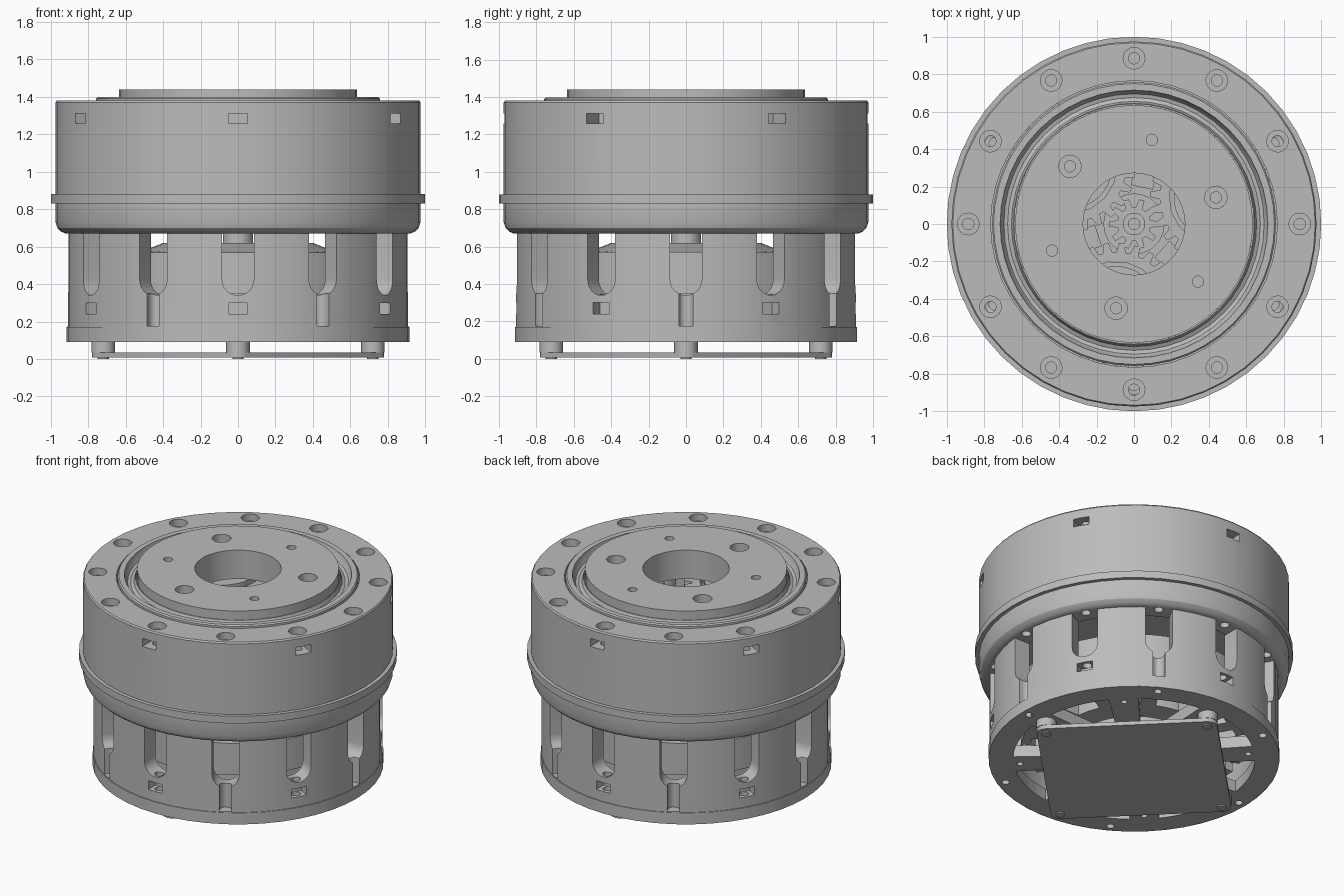
import bpy, bmesh
from math import sin, cos, pi, radians
from mathutils import Matrix

if "Cube" in bpy.data.objects:
    bpy.data.objects.remove(bpy.data.objects["Cube"])

SEG = 48
grey = bpy.data.materials.new("machined grey")
grey.use_nodes = True
grey.diffuse_color = (0.5, 0.5, 0.5, 1)
grey.node_tree.nodes["Principled BSDF"].inputs["Base Color"].default_value = (0.5, 0.5, 0.5, 1)


def finish(name, bm):
    bmesh.ops.recalc_face_normals(bm, faces=bm.faces)
    mesh = bpy.data.meshes.new(name)
    bm.to_mesh(mesh)
    bm.free()
    mesh.materials.append(grey)
    obj = bpy.data.objects.new(name, mesh)
    bpy.context.collection.objects.link(obj)
    return obj


def spin(deg):
    return Matrix.Rotation(radians(deg), 4, 'Z')


def outward(deg):
    # local x runs along the wall, local y up, local z away from the axis
    return spin(deg) @ Matrix(((0, 0, 1, 0), (1, 0, 0, 0), (0, 1, 0, 0), (0, 0, 0, 1)))


def prism(bm, pts, z0, z1, matrix=Matrix()):
    low = [bm.verts.new((x, y, z0)) for x, y in pts]
    high = [bm.verts.new((x, y, z1)) for x, y in pts]
    bm.faces.new(low[::-1])
    bm.faces.new(high)
    n = len(pts)
    for i in range(n):
        j = (i + 1) % n
        bm.faces.new((low[i], low[j], high[j], high[i]))
    bmesh.ops.transform(bm, matrix=matrix, verts=low + high)


def arc(r, a0, a1, n, cx=0, cy=0):
    return [(cx + r * cos(radians(a0 + (a1 - a0) * i / n)),
             cy + r * sin(radians(a0 + (a1 - a0) * i / n))) for i in range(n + 1)]


def rod(bm, r, z0, z1, radius, deg, sides=16):
    prism(bm, arc(r, 0, 360, sides)[:-1], z0, z1, spin(deg) @ Matrix.Translation((radius, 0, 0)))


def rect(w, z0, z1):
    return [(-w, z0), (w, z0), (w, z1), (-w, z1)]


def lathe(name, profile, seg=SEG):
    bm = bmesh.new()
    rings = [[bm.verts.new((r * cos(2 * pi * i / seg), r * sin(2 * pi * i / seg), z))
              for r, z in profile] for i in range(seg)]
    n = len(profile)
    for i in range(seg):
        a, b = rings[i], rings[(i + 1) % seg]
        for k in range(n):
            m = (k + 1) % n
            bm.faces.new((a[k], b[k], b[m], a[m]))
    return finish(name, bm)


def tube(name, r0, r1, z0, z1):
    return lathe(name, [(r0, z0), (r1, z0), (r1, z1), (r0, z1)])


def cut(obj, bm):
    cutter = finish("cutter", bm)
    cutter.hide_render = True
    mod = obj.modifiers.new("cut", 'BOOLEAN')
    mod.object, mod.solver = cutter, 'EXACT'
    graph = bpy.context.evaluated_depsgraph_get()
    mesh = bpy.data.meshes.new_from_object(obj.evaluated_get(graph))
    obj.modifiers.clear()
    obj.data = mesh
    bpy.data.objects.remove(cutter)


def cut_rods(obj, r, z0, z1, radius, angles):
    bm = bmesh.new()
    for a in angles:
        rod(bm, r, z0, z1, radius, a)
    cut(obj, bm)


def cut_pockets(obj, pts, r0, r1, angles):
    bm = bmesh.new()
    for a in angles:
        prism(bm, pts, r0, r1, outward(a))
    cut(obj, bm)


def gear(name, teeth, root, tip, z0, z1, matrix):
    pts = []
    for i in range(teeth):
        for f, r in ((-.34, root), (-.17, tip), (.17, tip), (.34, root)):
            a = 2 * pi * (i + f) / teeth
            pts.append((r * cos(a), r * sin(a)))
    bm = bmesh.new()
    prism(bm, pts, z0, z1, matrix)
    return finish(name, bm)


EVERY30 = range(0, 360, 30)
SCREWS = range(0, 360, 60)
NUTS = range(30, 390, 60)
PLANETS = (18, 138, 258)

# Upper housing with flange lip and rounded lower shoulder
housing = lathe("upper_housing", [
    (.80, .67), (.92, .67), (.945, .68), (.965, .70), (.975, .73), (.975, .83), (1, .83), (1, .88),
    (.975, .88), (.975, 1.37), (.968, 1.38), (.765, 1.38), (.765, 1.25), (.80, 1.25)])
cut_rods(housing, .03, .6, 1.5, .885, EVERY30)
cut_rods(housing, .058, 1.33, 1.5, .885, EVERY30)
cut_pockets(housing, rect(.052, 1.257, 1.312), .84, 1.1, NUTS)

# Lower housing: slotted wall, screw channels and nut pockets
body = tube("lower_housing", .79, .91, .17, .675)
slot = [(.085, .75), (-.085, .75)] + arc(.085, 180, 360, 12, 0, .425)
cut_pockets(body, slot, .7, 1, EVERY30)
cut_rods(body, .038, .175, .5, .88, SCREWS)
cut_pockets(body, rect(.038, .175, .4), .88, 1, SCREWS)
cut_rods(body, .03, .2, .5, .86, NUTS)
cut_pockets(body, rect(.052, .24, .3), .83, 1, NUTS)

# Bottom cover with spoke windows and screw holes
cover = tube("bottom_cover", .12, .915, .09, .17)
bm = bmesh.new()
for a in range(0, 360, 45):
    prism(bm, arc(.76, a + 7, a + 38, 8) + arc(.4, a + 34, a + 11, 5), 0, .3)
cut(cover, bm)
cut_rods(cover, .025, 0, .3, .86, SCREWS)
cut_rods(cover, .02, 0, .3, .72, range(45, 405, 90))

# Diamond-set circuit plate and its standoffs
bm = bmesh.new()
outline = []
for a in range(0, 360, 90):
    outline += arc(.06, a - 45, a + 45, 4, .72 * cos(radians(a)), .72 * sin(radians(a)))
prism(bm, outline, .008, .035)
plate = finish("bottom_plate", bm)
cut_rods(plate, .03, -.1, .2, .72, range(0, 360, 90))
bm = bmesh.new()
for a in range(0, 360, 90):
    rod(bm, .063, .035, .09, .72, a)
    rod(bm, .03, 0, .035, .72, a)
finish("standoffs", bm)

# Motor stator with teeth, rotor bell and hub
tube("stator_core", .25, .5, .2, .42)
bm = bmesh.new()
for a in EVERY30:
    prism(bm, rect(.05, .2, .42), .48, .64, outward(a))
    prism(bm, rect(.13, .2, .42), .64, .70, outward(a))
finish("stator_teeth", bm)
lathe("rotor_bell", [(.68, .35), (.74, .35), (.74, .57), (.5, .58), (.4, .62), (.15, .62),
                     (.15, .57), (.4, .55), (.68, .52)])
tube("rotor_hub", .03, .08, .15, .67)
tube("gearbox_floor", .05, .82, .69, .73)

# Planetary gear set with carrier
gear("sun_gear", 10, .09, .135, .73, 1.2, spin(0))
tube("sun_shaft", .03, .06, 1.19, 1.21)
tube("carrier_plate", .16, .72, .75, .80)
for a in PLANETS:
    place = spin(a) @ Matrix.Translation((.46, 0, 0))
    planet = gear("planet_gear", 26, .30, .35, .88, 1.2, place @ spin(180 / 26))
    cut_rods(planet, .25, 1.15, 1.3, .46, [a])
    boss = tube("planet_bearing", .05, .225, 1.0, 1.22)
    boss.matrix_world = place
bm = bmesh.new()
for a in PLANETS:
    prism(bm, rect(.06, .8, 1.0), .2, .62, outward(a + 60))
    rod(bm, .07, .9, 1.26, .58, a + 60)
finish("carrier_arms", bm)
gear_ring = tube("ring_gear_body", .79, .83, .75, 1.2)

# Output bearing: raised outer ring and hollow race
lathe("bearing_ring", [(.64, 1.25), (.758, 1.25), (.758, 1.39), (.75, 1.398), (.715, 1.398),
                       (.708, 1.37), (.695, 1.35), (.675, 1.345), (.655, 1.355), (.645, 1.38), (.64, 1.38)])

# Output disc with centre bore, counterbored screws and dowel holes
disc = tube("output_disc", .272, .635, 1.24, 1.44)
cut_rods(disc, .03, 1.1, 1.6, .46, PLANETS)
cut_rods(disc, .06, 1.38, 1.6, .46, PLANETS)
cut_rods(disc, .03, 1.3, 1.6, .46, [a + 60 for a in PLANETS])

# Smooth curved walls, keep machined edges crisp
bpy.ops.object.select_all(action='DESELECT')
for obj in bpy.context.scene.objects:
    if obj.type == 'MESH' and grey.name in obj.data.materials:
        obj.select_set(True)
        bpy.context.view_layer.objects.active = obj
bpy.ops.object.shade_smooth_by_angle(angle=radians(25))
